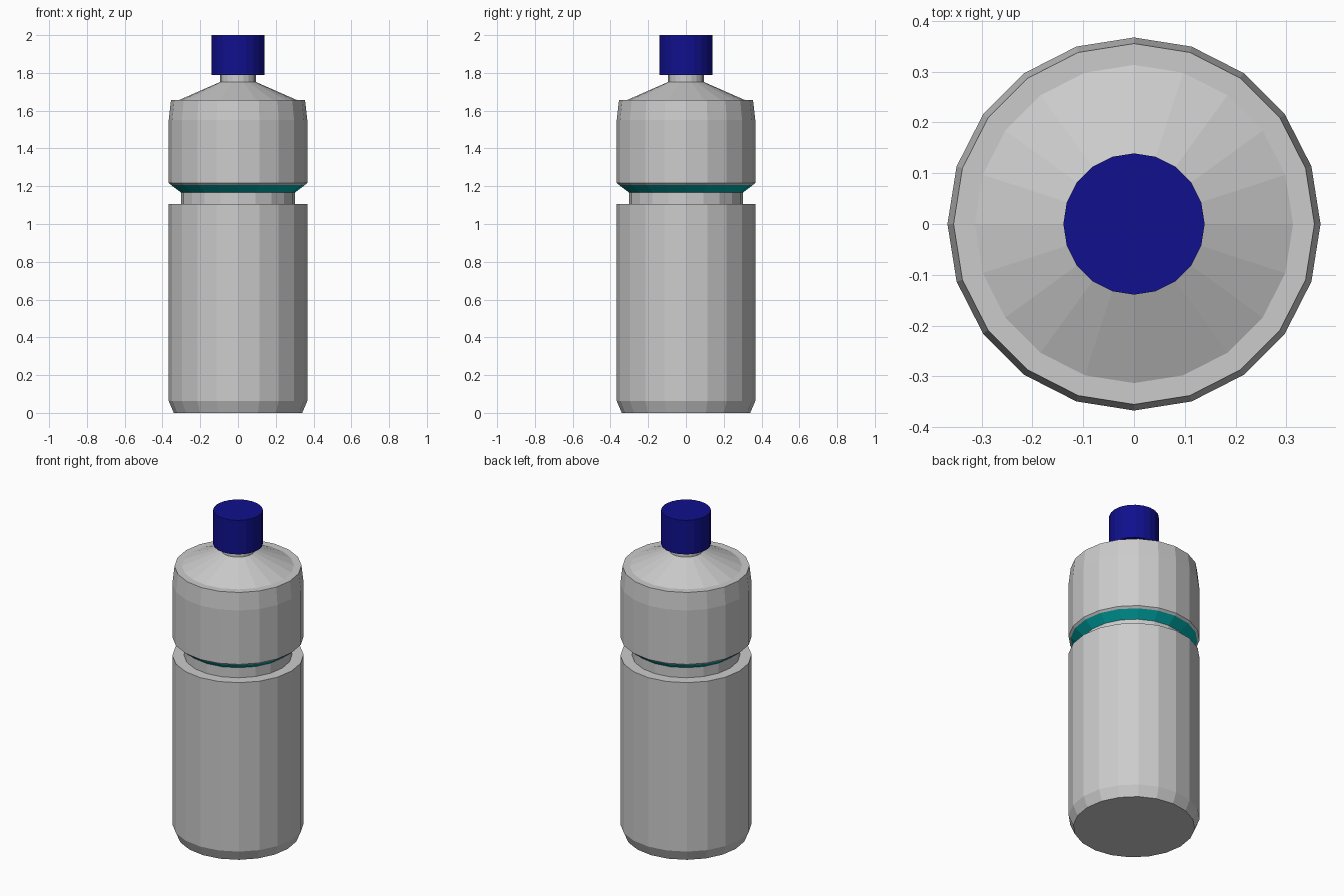
import bpy, bmesh
from math import cos, sin, tau

if "Cube" in bpy.data.objects:
    bpy.data.objects.remove(bpy.data.objects["Cube"])

SIDES = 20

def material(name, color):
    m = bpy.data.materials.new(name)
    m.diffuse_color = color
    m.use_nodes = True
    m.node_tree.nodes["Principled BSDF"].inputs["Base Color"].default_value = m.diffuse_color
    return m

def lathe(name, profile, mat=None, cap_bottom=False, cap_top=False):
    """Spin (radius, z) points, listed bottom to top, into a flat-faced part."""
    bm = bmesh.new()
    rings = [[bm.verts.new((r * cos(tau * i / SIDES), r * sin(tau * i / SIDES), z))
              for i in range(SIDES)] for r, z in profile]
    for low, high in zip(rings, rings[1:]):
        for i in range(SIDES):
            j = (i + 1) % SIDES
            bm.faces.new((low[i], low[j], high[j], high[i]))
    if cap_bottom:
        bm.faces.new(rings[0][::-1])
    if cap_top:
        bm.faces.new(rings[-1])
    mesh = bpy.data.meshes.new(name)
    bm.to_mesh(mesh)
    bm.free()
    if mat:
        mesh.materials.append(mat)
    obj = bpy.data.objects.new(name, mesh)
    bpy.context.collection.objects.link(obj)
    return obj

teal = material("teal", (0.0, 0.42, 0.42, 1))
blue = material("blue", (0.005, 0.005, 0.27, 1))

# Lower bottle with chamfered foot, ledge and narrow waist
lathe("lower_body", [(0.34, 0), (0.367, 0.063), (0.367, 1.105),
                     (0.302, 1.105), (0.302, 1.167)], cap_bottom=True)

# Sloping coloured band above the waist
lathe("band", [(0.302, 1.167), (0.355, 1.207)], teal)

# Upper bottle, flat shoulder rim, cone and neck
lathe("upper_body", [(0.355, 1.207), (0.367, 1.218), (0.367, 1.55), (0.355, 1.656),
                     (0.313, 1.656), (0.094, 1.752), (0.094, 1.79)])

# Screw cap
lathe("cap", [(0.139, 1.79), (0.139, 2.0)], blue, cap_bottom=True, cap_top=True)
